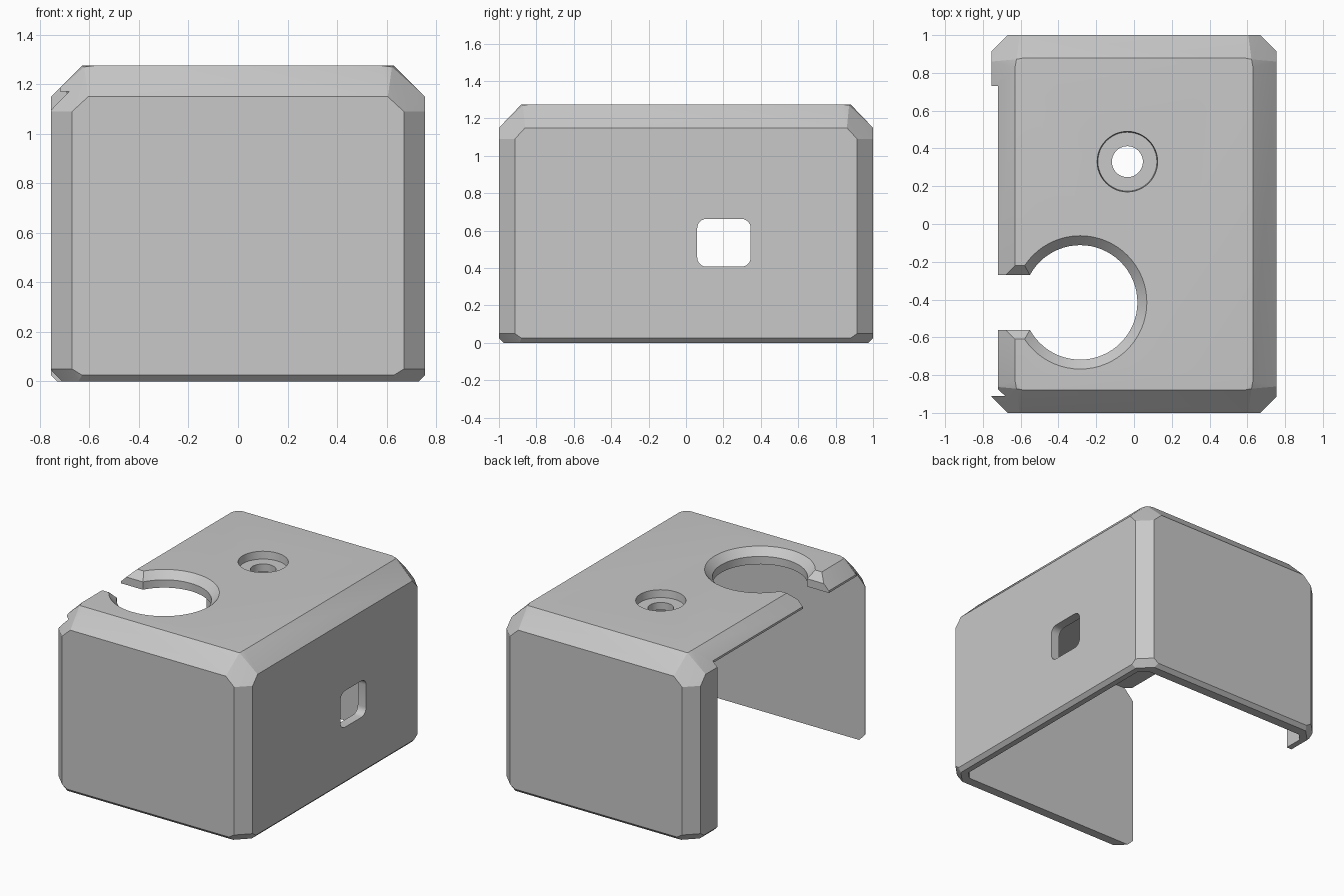
import bpy, bmesh, math
from mathutils import Matrix

cube = bpy.data.objects.get("Cube")
if cube:
    bpy.data.objects.remove(cube, do_unlink=True)

grey = bpy.data.materials.new("plain grey")
grey.use_nodes = True
colour = (0.58, 0.58, 0.58, 1)
grey.diffuse_color = colour
grey.node_tree.nodes["Principled BSDF"].inputs["Base Color"].default_value = colour


def finish(name, bm):
    bmesh.ops.recalc_face_normals(bm, faces=bm.faces)
    mesh = bpy.data.meshes.new(name)
    bm.to_mesh(mesh)
    bm.free()
    mesh.materials.append(grey)
    obj = bpy.data.objects.new(name, mesh)
    bpy.context.scene.collection.objects.link(obj)
    return obj


def hull(name, points):
    bm = bmesh.new()
    for p in points:
        bm.verts.new(p)
    res = bmesh.ops.convex_hull(bm, input=bm.verts)
    loose = set(res["geom_interior"]) | set(res["geom_unused"])
    bmesh.ops.delete(bm, geom=[v for v in loose if isinstance(v, bmesh.types.BMVert)], context="VERTS")
    bmesh.ops.dissolve_limit(bm, angle_limit=0.005, verts=bm.verts, edges=bm.edges)
    return finish(name, bm)


def box(name, x, y, z):
    return hull(name, [(a, b, c) for a in x for b in y for c in z])


def cone(name, x, y, z0, z1, r0, r1, sides=64):
    bm = bmesh.new()
    bmesh.ops.create_cone(bm, cap_ends=True, segments=sides, radius1=r0, radius2=r1,
                          depth=z1 - z0, matrix=Matrix.Translation((x, y, (z0 + z1) / 2)))
    return finish(name, bm)


def mirrored(points):
    return [(sx * x, sy * y, z) for x, y, z in points for sx in (1, -1) for sy in (1, -1)]


TOP, CEILING = 1.275, 1.17
INNER_X, INNER_Y = 0.69, 0.91

# Outer body with chamfered edges and clipped corners
cover = hull("cover_shell", mirrored([
    (0.63, 0.83, TOP), (0.58, 0.88, TOP), (0.622, 0.872, TOP - 0.005),
    (0.605, 1, 1.15), (0.755, 0.86, 1.15),
    (0.67, 1, 1.09), (0.755, 0.915, 1.09),
    (0.67, 1, 0.05), (0.755, 0.915, 0.05),
    (0.63, 1, 0.025), (0.755, 0.88, 0.025),
    (0.645, 0.975, 0), (0.73, 0.89, 0)]))

cutters = []

# Hollow inside, open below
cutters.append(hull("cavity", mirrored(
    [(x, y, z) for x, y in ((INNER_X, INNER_Y - 0.05), (INNER_X - 0.05, INNER_Y))
     for z in (-0.2, CEILING)])))

# Open side below the top plate, and trimmed plate edge
cutters.append(box("side_opening", (-1, -0.55), (-INNER_Y, 0.73), (-0.2, CEILING)))
cutters.append(box("plate_trim", (-1, -0.72), (-INNER_Y, 0.73), (-0.2, 1.5)))

# Large round opening with chamfered rim
hx, hy = -0.285, -0.415
cutters.append(cone("round_opening", hx, hy, 1.0, 1.5, 0.303, 0.303))
cutters.append(cone("round_rim", hx, hy, 1.225, 1.285, 0.303, 0.363))

# Slot from the round opening to the open side, with chamfered top edges
cutters.append(box("slot", (-1, -0.4), (hy - 0.145, hy + 0.145), (1.0, 1.5)))
cutters.append(hull("slot_rim", [(x, hy + s * w, z) for x in (-1, -0.4)
                                 for w, z in ((0.145, 1.225), (0.205, 1.285)) for s in (1, -1)]))

# Screw hole with counterbore
cutters.append(cone("screw_hole", -0.035, 0.33, 1.0, 1.5, 0.082, 0.082, 48))
cutters.append(cone("counterbore", -0.035, 0.33, 1.222, 1.285, 0.156, 0.161, 48))

# Rounded window in the left wall
cutters.append(hull("window", [
    (x, 0.203 + sy * 0.093 + 0.05 * math.cos(k * math.pi / 12),
     0.535 + sz * 0.078 + 0.05 * math.sin(k * math.pi / 12))
    for x in (0.5, 1) for sy in (1, -1) for sz in (1, -1) for k in range(24)]))

# Cut everything and tidy up
bpy.context.view_layer.objects.active = cover
for c in cutters:
    c.hide_render = True
    mod = cover.modifiers.new(c.name, "BOOLEAN")
    mod.operation = "DIFFERENCE"
    mod.solver = "EXACT"
    mod.object = c
    bpy.ops.object.modifier_apply(modifier=mod.name)
    bpy.data.objects.remove(c, do_unlink=True)

for o in bpy.context.selected_objects:
    o.select_set(False)
cover.select_set(True)
bpy.ops.object.shade_smooth_by_angle(angle=math.radians(20))
